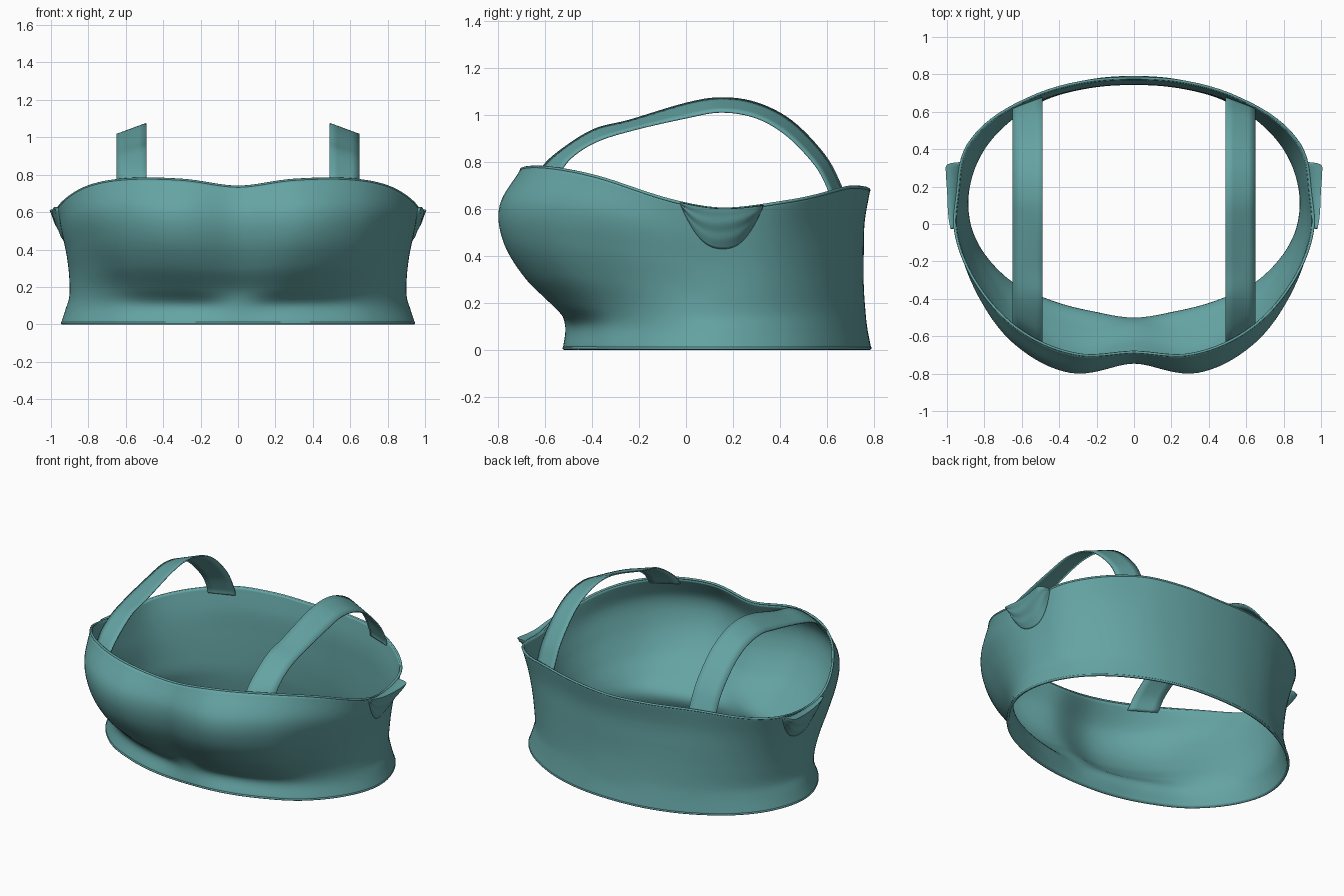
import bpy, bmesh, math
from mathutils import Vector

if "Cube" in bpy.data.objects:
    bpy.data.objects.remove(bpy.data.objects["Cube"])

CY = 0.13  # centre of the garment outline in y


def interp(xs, ys, x):
    """Smooth (Hermite) interpolation through non-uniform samples."""
    n = len(xs)
    i = max(0, min(n - 2, next((k - 1 for k in range(1, n) if x <= xs[k]), n - 2)))

    def slope(k):
        a, b = max(0, k - 1), min(n - 1, k + 1)
        return (ys[b] - ys[a]) / (xs[b] - xs[a])
    h = xs[i + 1] - xs[i]
    t = (x - xs[i]) / h
    return ((2*t**3 - 3*t*t + 1) * ys[i] + (t**3 - 2*t*t + t) * h * slope(i)
            + (3*t*t - 2*t**3) * ys[i + 1] + (t**3 - t*t) * h * slope(i + 1))


# Angle from the front, top-edge height, radius at each level
LEVELS = [0, .13, .24, .4, .6, .8, 1]
COLUMNS = [
    (0, .735, [.655, .645, .675, .775, .855, .875, .82]),
    (20, .772, [.68, .652, .74, .87, .965, .98, .885]),
    (40, .775, [.743, .715, .79, .90, .98, 1.0, .93]),
    (58, .735, [.836, .81, .83, .885, .945, .98, .955]),
    (80, .63, [.93, .905, .895, .90, .925, .955, .975]),
    (92, .60, [.945, .92, .90, .90, .91, .93, .95]),
    (108, .63, [.90, .875, .86, .865, .88, .905, .94]),
    (135, .69, [.765, .75, .742, .742, .747, .755, .78]),
    (157, .69, [.69, .675, .665, .66, .66, .665, .69]),
    (180, .68, [.66, .643, .635, .628, .628, .632, .655]),
]
ANG = [-20] + [c[0] for c in COLUMNS] + [203]


def around(values, a):
    return interp(ANG, [values[1]] + values + [values[-2]], a)


def top_height(a):
    return around([c[1] for c in COLUMNS], a)


def body_point(a, t, push=0.0):
    s = -1 if a > 180 else 1
    a = 360 - a if a > 180 else a
    r = around([interp(LEVELS, c[2], t) for c in COLUMNS], a) + push
    p = math.radians(a)
    return Vector((s * r * math.sin(p), CY - r * math.cos(p), 0.005 + t * (top_height(a) - .005)))


fabric = bpy.data.materials.new("teal_fabric")
fabric.diffuse_color = (0.13, 0.37, 0.37, 1)
fabric.use_nodes = True
fabric.node_tree.nodes["Principled BSDF"].inputs["Base Color"].default_value = fabric.diffuse_color


def grid_object(name, rows, closed=False, thickness=0.01, mirror=False, offset=-1):
    bm = bmesh.new()
    vs = [[bm.verts.new(p) for p in row] for row in rows]
    n = len(rows[0])
    for a, b in zip(vs, vs[1:]):
        for j in range(n if closed else n - 1):
            k = (j + 1) % n
            bm.faces.new((a[j], a[k], b[k], b[j]))
    me = bpy.data.meshes.new(name)
    bm.to_mesh(me)
    bm.free()
    ob = bpy.data.objects.new(name, me)
    bpy.context.collection.objects.link(ob)
    me.materials.append(fabric)
    if mirror:
        m = ob.modifiers.new("mirror", 'MIRROR')
        m.use_mirror_merge = False
    s = ob.modifiers.new("thickness", 'SOLIDIFY')
    s.thickness, s.offset = thickness, offset
    bpy.ops.object.select_all(action='DESELECT')
    ob.select_set(True)
    bpy.context.view_layer.objects.active = ob
    bpy.ops.object.shade_smooth_by_angle(angle=math.radians(45))
    return ob


# Main body: front cups, sides and back band in one lofted shell
N, M = 160, 48
grid_object("bodice", [[body_point(360 * j / N, i / M) for j in range(N)]
                       for i in range(M + 1)], closed=True, thickness=0.014)


# Rolled hems along the top and bottom edges
def hem(name, t, radius):
    cu = bpy.data.curves.new(name, 'CURVE')
    cu.dimensions = '3D'
    cu.bevel_depth, cu.bevel_resolution = radius, 2
    sp = cu.splines.new('POLY')
    sp.points.add(N - 1)
    for j in range(N):
        sp.points[j].co = (*body_point(360 * j / N, t, -.005), 1)
    sp.use_cyclic_u = True
    ob = bpy.data.objects.new(name, cu)
    bpy.context.collection.objects.link(ob)
    cu.materials.append(fabric)


hem("bottom_hem", 0.003, 0.007)
hem("top_hem", 1.0, 0.007)

# Shoulder straps: a ribbon between an inner and an outer edge path (y, z)
INNER = [(-.645, .74), (-.56, .83), (-.40, .935), (-.24, .978), (0, 1.05), (.15, 1.073),
         (.30, 1.052), (.45, .975), (.59, .83), (.66, .70), (.675, .65)]
OUTER = [(-.55, .74), (-.49, .82), (-.38, .89), (-.22, .94), (0, .99), (.15, 1.015),
         (.30, .99), (.43, .915), (.55, .79), (.605, .69), (.615, .65)]


def path(pts, x, u):
    k = list(range(len(pts)))
    return Vector((x, interp(k, [p[0] for p in pts], u), interp(k, [p[1] for p in pts], u)))


S = 60
rows = []
for i in range(S + 1):
    u = i / S * (len(INNER) - 1)
    a, b = path(INNER, .49, u), path(OUTER, .648, u)
    rows.append([a.lerp(b, w / 4) for w in range(5)])
grid_object("shoulder_straps", rows, thickness=0.008, mirror=True, offset=0)

# Underarm folds: a flared pocket of cloth hanging outside each armhole
rows = []
for i in range(19):
    v = i / 18
    row = []
    for j in range(29):
        u = j / 28
        a = 81 + 21 * u
        depth = .165 * max(0, 1 - abs(2 * u - 1) ** 2.6) + .005
        H = top_height(a)
        drop = max(0, v - .06) / .94 * depth
        flare = (.012 + .06 * u) * (1 - max(0, (u - .9) / .1) ** 2)
        if i == 0:
            push = -.004
        else:
            push = flare * (1 - v ** 1.8) + .004 * math.sin(v * 16 + u * 3) * v * (1 - v) * 2
            push += .004 * (1 - v) - .003 * v
        row.append(body_point(a, (H - drop) / H, push))
    rows.append(row)
grid_object("underarm_folds", rows, thickness=0.006, mirror=True, offset=0)
